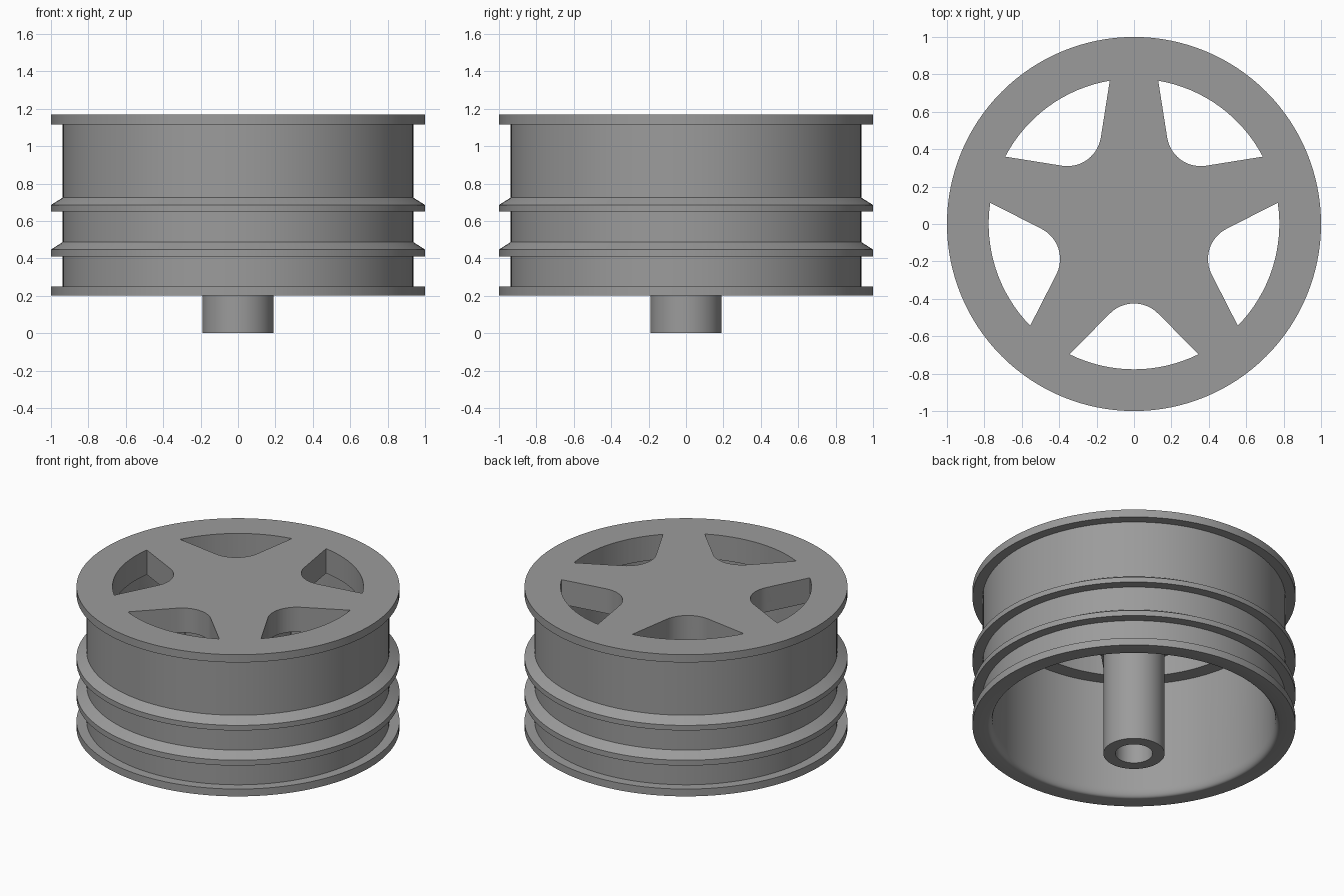
import bpy, bmesh, math
from mathutils import Matrix

if "Cube" in bpy.data.objects:
    bpy.data.objects.remove(bpy.data.objects["Cube"])

grey = bpy.data.materials.new("plain grey")
grey.diffuse_color = (0.33, 0.33, 0.33, 1)
grey.use_nodes = True
grey.node_tree.nodes["Principled BSDF"].inputs["Base Color"].default_value = grey.diffuse_color


def make_object(name, bm):
    bmesh.ops.recalc_face_normals(bm, faces=bm.faces)
    mesh = bpy.data.meshes.new(name)
    bm.to_mesh(mesh)
    bm.free()
    obj = bpy.data.objects.new(name, mesh)
    bpy.context.collection.objects.link(obj)
    mesh.materials.append(grey)
    return obj


def lathe(name, profile, steps=128):
    bm = bmesh.new()
    verts = [bm.verts.new((r, 0, z)) for r, z in profile]
    edges = [bm.edges.new(pair) for pair in zip(verts, verts[1:])]
    bmesh.ops.spin(bm, geom=verts + edges, cent=(0, 0, 0), axis=(0, 0, 1),
                   angle=math.tau, steps=steps)
    bmesh.ops.remove_doubles(bm, verts=bm.verts, dist=1e-5)
    return make_object(name, bm)


# wheel body: face disc, grooved barrel, rounded inner lip, hub boss and axle tube
TOP, UNDER, BORE = 1.168, 1.0, 0.875
outside = [(0, TOP), (1, TOP), (1, 1.115), (0.937, 1.115),
           (0.937, 0.725), (1, 0.685), (1, 0.65), (0.937, 0.65),
           (0.937, 0.487), (1, 0.447), (1, 0.41), (0.937, 0.41),
           (0.937, 0.25), (1, 0.25), (1, 0.2)]
lip = [(BORE + 0.03 * (1 - math.sin(a)), 0.2 + 0.06 * (1 - math.cos(a)))
       for a in (math.pi / 2 * i / 6 for i in range(7))]
inside = [(BORE, UNDER), (0.33, UNDER), (0.33, 0.85), (0.19, 0.85),
          (0.19, 0), (0.115, 0), (0.115, UNDER), (0, UNDER)]
wheel = lathe("wheel_rim", outside + lip + inside)

# outline of one window: outer arc, straight sides, rounded inner end
R_OUT, R_IN, C_IN = 0.777, 0.181, -0.606
half = math.atan2(0.345, 0.695)
outline = []
for i in range(17):
    a = -math.pi / 2 - half + 2 * half * i / 16
    outline.append((R_OUT * math.cos(a), R_OUT * math.sin(a)))
for i in range(13):
    a = math.pi / 4 + math.pi / 2 * i / 12
    outline.append((R_IN * math.cos(a), C_IN + R_IN * math.sin(a)))

# five window cutters between the spokes
bm = bmesh.new()
for k in range(5):
    turn = Matrix.Rotation(math.tau * k / 5, 4, 'Z')
    face = bm.faces.new([bm.verts.new(turn @ Matrix.Translation((x, y, 0.93)).translation)
                         for x, y in outline])
    new = bmesh.ops.extrude_face_region(bm, geom=[face])["geom"]
    bmesh.ops.translate(bm, vec=(0, 0, 0.4),
                        verts=[v for v in new if isinstance(v, bmesh.types.BMVert)])
cutter = make_object("window_cutter", bm)
cutter.hide_render = True

# cut the windows and shade
cut = wheel.modifiers.new("windows", 'BOOLEAN')
cut.operation, cut.solver, cut.object = 'DIFFERENCE', 'EXACT', cutter
bpy.context.view_layer.objects.active = wheel
wheel.select_set(True)
bpy.ops.object.modifier_apply(modifier=cut.name)
bpy.data.objects.remove(cutter)
bpy.ops.object.shade_smooth_by_angle(angle=math.radians(25))
